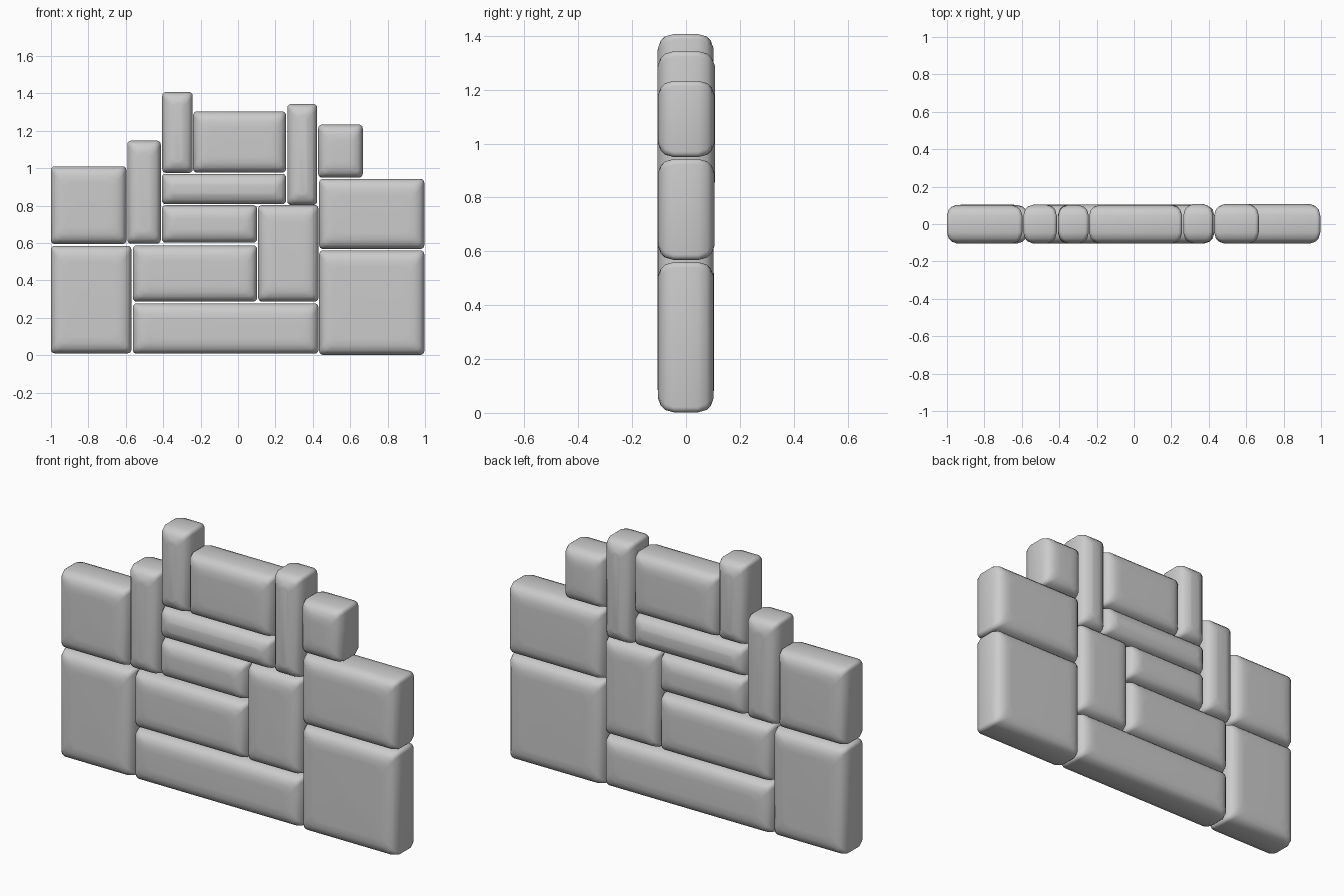
import bpy, bmesh, math, random

if "Cube" in bpy.data.objects:
    bpy.data.objects.remove(bpy.data.objects["Cube"])

random.seed(4)

# wall stones: name, x0, x1, z0, z1
STONES = [
    ("base_left_stone", -1.0, -0.57, 0.01, 0.585),
    ("upper_left_stone", -1.0, -0.597, 0.595, 1.01),
    ("left_upright_stone", -0.592, -0.413, 0.597, 1.147),
    ("peak_upright_stone", -0.405, -0.242, 0.975, 1.407),
    ("top_centre_stone", -0.24, 0.257, 0.977, 1.303),
    ("upper_flat_stone", -0.407, 0.257, 0.808, 0.97),
    ("right_upright_stone", 0.264, 0.423, 0.803, 1.343),
    ("top_right_stone", 0.429, 0.667, 0.95, 1.233),
    ("middle_right_stone", 0.434, 0.996, 0.568, 0.943),
    ("base_right_stone", 0.434, 0.996, 0.002, 0.56),
    ("middle_flat_stone", -0.407, 0.102, 0.602, 0.802),
    ("lower_centre_stone", -0.562, 0.102, 0.287, 0.587),
    ("centre_upright_stone", 0.108, 0.43, 0.287, 0.803),
    ("base_centre_stone", -0.562, 0.43, 0.008, 0.277),
]

# depth profile of a pillow-edged stone: (y, inset)
HALF = [(0.105, 0.085), (0.104, 0.052), (0.094, 0.025), (0.078, 0.009), (0.045, 0.0)]


def ring(x0, x1, z0, z1, inset, n=4):
    """Rounded rectangle; corners grow rounder towards the faces."""
    size = min(x1 - x0, z1 - z0)
    inset = min(inset, size * 0.36)
    x0, x1, z0, z1 = x0 + inset, x1 - inset, z0 + inset, z1 - inset
    r = min(0.02 + inset * 0.35, (x1 - x0) * 0.45, (z1 - z0) * 0.45)
    pts = []
    for k, (cx, cz) in enumerate([(x1 - r, z1 - r), (x0 + r, z1 - r),
                                  (x0 + r, z0 + r), (x1 - r, z0 + r)]):
        for i in range(n + 1):
            a = math.pi / 2 * (k + i / n)
            pts.append((cx + r * math.cos(a), cz + r * math.sin(a)))
    return pts


def stone(name, x0, x1, z0, z1):
    bm = bmesh.new()
    back = random.uniform(0.97, 1.03)
    profile = [(-y, s) for y, s in HALF] + [(y * back, s) for y, s in reversed(HALF)]
    rings = [[bm.verts.new((x, y, z)) for x, z in ring(x0, x1, z0, z1, s)]
             for y, s in profile]
    for a, b in zip(rings, rings[1:]):
        for i in range(len(a)):
            j = (i + 1) % len(a)
            bm.faces.new((a[i], a[j], b[j], b[i]))
    bm.faces.new(rings[0])
    bm.faces.new(rings[-1])
    bmesh.ops.recalc_face_normals(bm, faces=bm.faces)
    for f in bm.faces:
        f.smooth = True
    me = bpy.data.meshes.new(name)
    bm.to_mesh(me)
    bm.free()
    ob = bpy.data.objects.new(name, me)
    bpy.context.collection.objects.link(ob)


for s in STONES:
    stone(*s)
